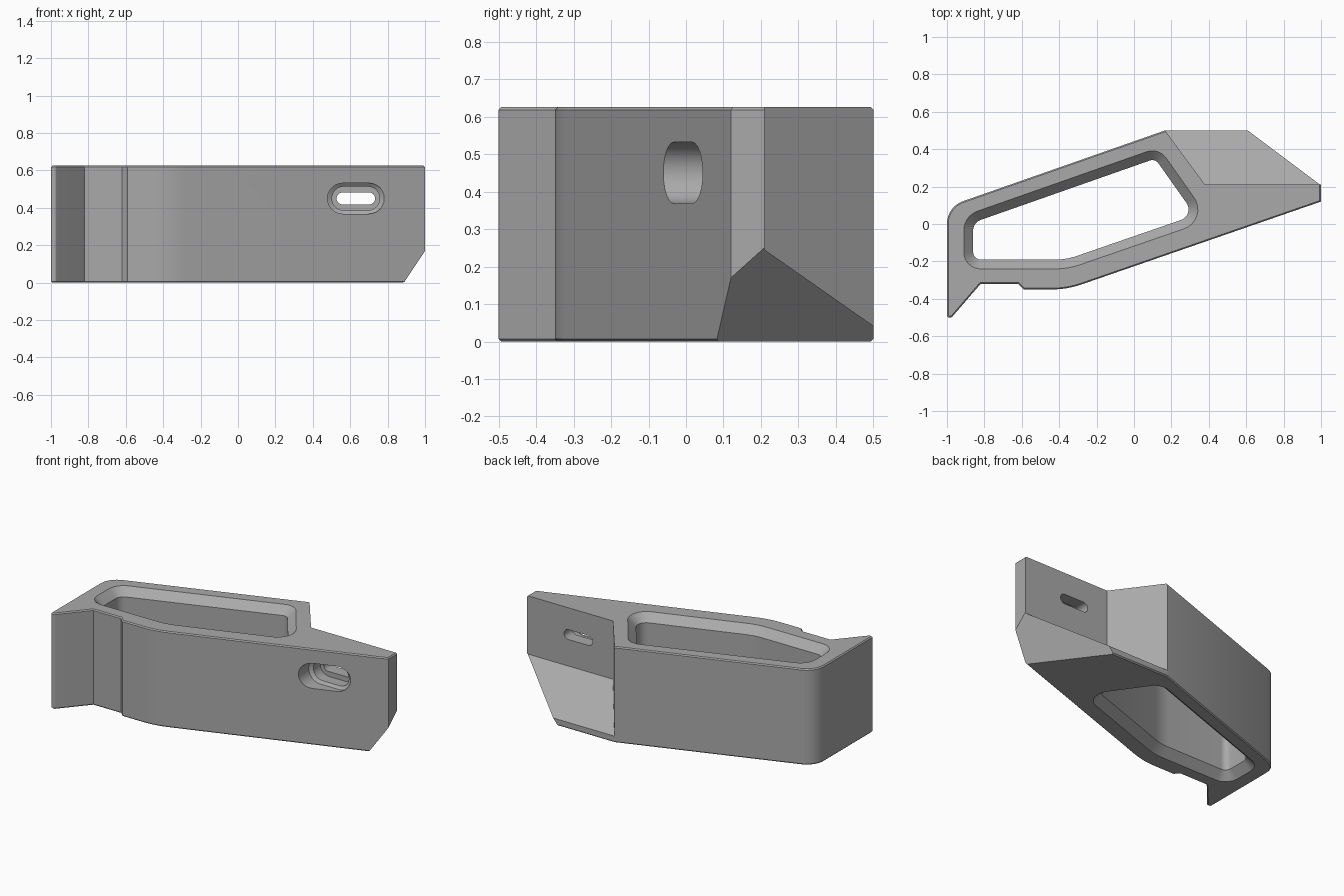
import bpy, bmesh, math
from mathutils import Vector

cube = bpy.data.objects.get("Cube")
if cube:
    bpy.data.objects.remove(cube, do_unlink=True)

HEIGHT = 0.625
EDGE = 0.007
grey = bpy.data.materials.new("plain grey")
grey.use_nodes = True
COLOUR = (0.4, 0.4, 0.4, 1)
grey.diffuse_color = COLOUR
grey.node_tree.nodes["Principled BSDF"].inputs["Base Color"].default_value = COLOUR


def rounded(corners, inset=0.0, steps=8):
    """Counter-clockwise corners (x, y, radius), moved inward and rounded."""
    n, out = len(corners), []
    for i, (x, y, r) in enumerate(corners):
        p = Vector((x, y))
        a = (p - Vector(corners[i - 1][:2])).normalized()
        b = (Vector(corners[(i + 1) % n][:2]) - p).normalized()
        turn = math.atan2(a.x * b.y - a.y * b.x, a.dot(b))
        normal_a, normal_b = Vector((-a.y, a.x)), Vector((-b.y, b.x))
        mid = (normal_a + normal_b) / (1 + normal_a.dot(normal_b))
        p = p + mid * inset
        if r == 0:
            out.append(p)
            continue
        r = max(r - inset, 0.01)
        centre = p + mid * r
        start = p - a * r * math.tan(turn / 2) - centre
        for k in range(steps + 1):
            c, s = math.cos(turn * k / steps), math.sin(turn * k / steps)
            out.append(centre + Vector((start.x * c - start.y * s, start.x * s + start.y * c)))
    return out


def loft(name, rings):
    """Closed solid through rings of 3D points."""
    bm = bmesh.new()
    loops = [[bm.verts.new(p) for p in ring] for ring in rings]
    n = len(loops[0])
    for lo, hi in zip(loops, loops[1:]):
        for i in range(n):
            bm.faces.new((lo[i], lo[(i + 1) % n], hi[(i + 1) % n], hi[i]))
    bm.faces.new(loops[0][::-1])
    bm.faces.new(loops[-1])
    bmesh.ops.recalc_face_normals(bm, faces=bm.faces[:])
    mesh = bpy.data.meshes.new(name)
    bm.to_mesh(mesh)
    bm.free()
    mesh.materials.append(grey)
    obj = bpy.data.objects.new(name, mesh)
    bpy.context.collection.objects.link(obj)
    return obj


def at_height(points, z):
    return [(p[0], p[1], z) for p in points]


# Body: plan outline with a hooked lip at the front right corner
outline = [
    (-1, -0.5, 0.012), (-0.975, -0.5, 0.012), (-0.82, -0.32, 0), (-0.62, -0.32, 0),
    (-0.59, -0.35, 0), (-0.358, -0.35, 0.5), (1, 0.12, 0), (1, 0.5, 0),
    (0.165, 0.5, 0), (-1, 0.092, 0.127)]
body = loft("bracket_body", [
    at_height(rounded(outline, inset), z) for z, inset in
    ((0, EDGE), (EDGE, 0), (HEIGHT - EDGE, 0), (HEIGHT, EDGE))])


# Slanted cut under the left end
def slant_ring(z):
    near, far = [(1.138 + z - 0.9 * y) / 1.2 for y in (-0.4, 0.8)]
    return [(near, -0.4, z), (2, -0.4, z), (2, 0.8, z), (far, 0.8, z)]


slant = loft("slant_cutter", [slant_ring(-0.2), slant_ring(0.8)])

# Ledge: removes the back left corner above a sloping foot
plan = [(0.092, 0.6), (0.38, 0.21), (1.2, 0.21), (1.2, 0.6)]
ledge = loft("ledge_cutter", [[(x, y, 0.245 - 0.7 * (y - 0.21)) for x, y in plan],
                              at_height(plan, 1)])

# Through window with sloped rims above and below
window = [(-0.91, -0.24, 0.09), (-0.353, -0.24, 0.4), (0.406, 0.022, 0.11),
          (0.132, 0.409, 0.09), (-0.91, 0.043, 0.11)]
pocket = loft("window_cutter", [
    at_height(rounded(window, inset), z) for z, inset in
    ((-0.01, -0.01), (0.05, 0.05), (HEIGHT - 0.05, 0.05), (HEIGHT + 0.01, -0.01))])


# Recessed bolt slot running front to back
def slot(y, half_x, half_z, steps=12):
    points = []
    for side in (1, -1):
        for k in range(steps + 1):
            ang = math.pi * (k / steps - 0.5)
            points.append((0.63 + side * (half_x - half_z + half_z * math.cos(ang)), y,
                           0.45 + side * half_z * math.sin(ang)))
    return points


recess = loft("recess_cutter", [slot(-0.2, 0.152, 0.082), slot(0.045, 0.152, 0.082),
                                slot(0.06, 0.128, 0.064), slot(0.13, 0.128, 0.064)])
bolt_slot = loft("bolt_slot_cutter", [slot(-0.25, 0.103, 0.032), slot(0.4, 0.103, 0.032)])

cutters = (slant, ledge, pocket, recess, bolt_slot)
for cutter in cutters:
    mod = body.modifiers.new(cutter.name, "BOOLEAN")
    mod.operation = "DIFFERENCE"
    mod.solver = "EXACT"
    mod.object = cutter

# Keep the cut result and drop the cutters
bpy.context.view_layer.update()
depsgraph = bpy.context.evaluated_depsgraph_get()
finished = bpy.data.meshes.new_from_object(body.evaluated_get(depsgraph))
body.modifiers.clear()
body.data = finished
for cutter in cutters:
    bpy.data.objects.remove(cutter, do_unlink=True)

bpy.ops.object.select_all(action="DESELECT")
bpy.context.view_layer.objects.active = body
body.select_set(True)
bpy.ops.object.shade_smooth_by_angle(angle=math.radians(25))
